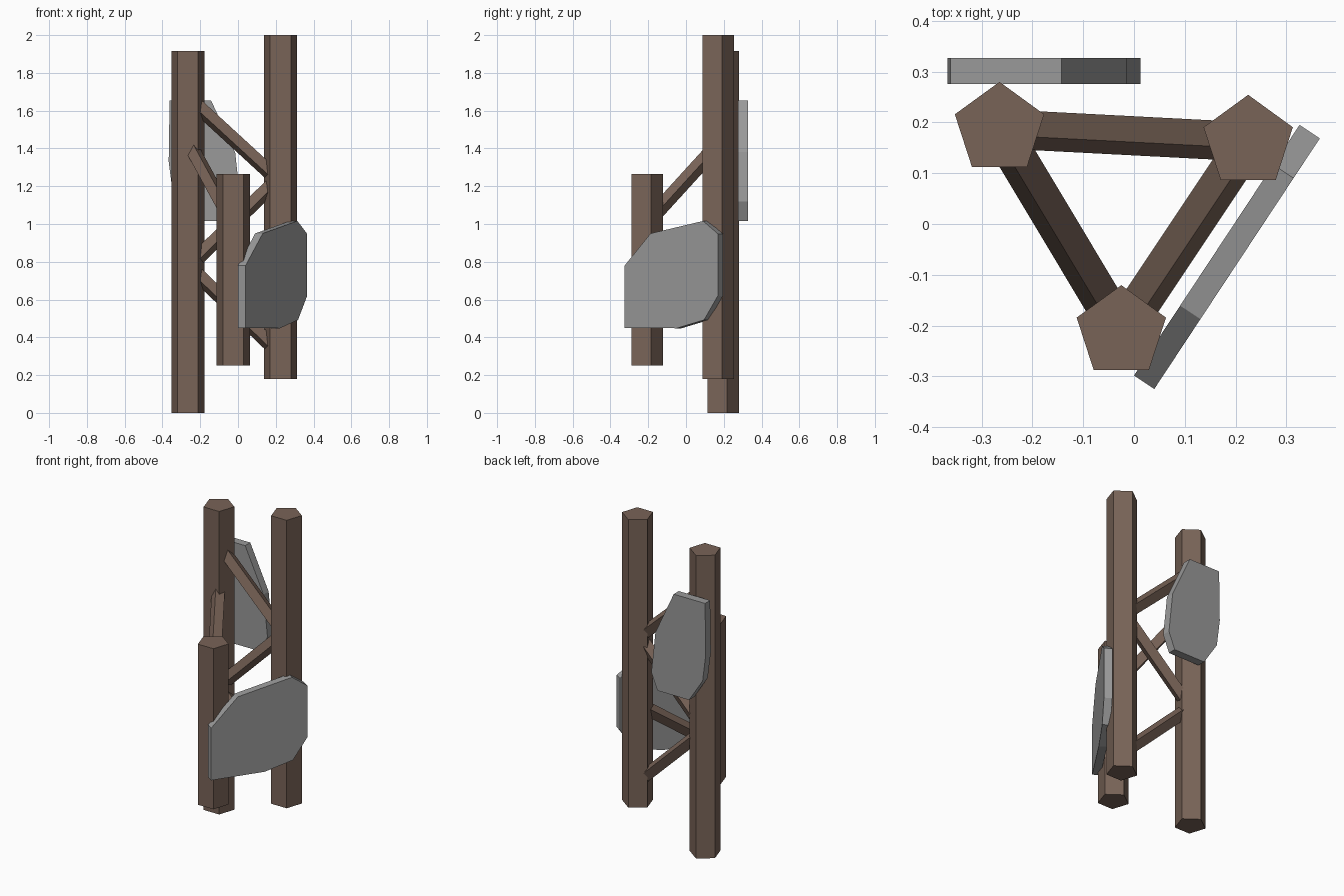
import bpy, math
from mathutils import Vector

if "Cube" in bpy.data.objects:
    bpy.data.objects.remove(bpy.data.objects["Cube"])


def material(name, rgb):
    m = bpy.data.materials.new(name)
    m.diffuse_color = (*rgb, 1)
    m.use_nodes = True
    m.node_tree.nodes["Principled BSDF"].inputs["Base Color"].default_value = m.diffuse_color
    return m


WOOD = material("brown wood", (0.19, 0.126, 0.096))
STONE = material("grey stone", (0.32, 0.32, 0.32))


def prism(name, ring, offset, mat):
    """Extrude a closed ring of points along an offset vector."""
    n = len(ring)
    verts = [Vector(p) for p in ring] + [Vector(p) + offset for p in ring]
    faces = [tuple(reversed(range(n))), tuple(range(n, 2 * n))]
    faces += [(i, (i + 1) % n, n + (i + 1) % n, n + i) for i in range(n)]
    # turn the faces outward whichever way the ring runs
    area = sum((Vector(ring[i]).cross(Vector(ring[(i + 1) % n])) for i in range(n)), Vector())
    if area.dot(offset) < 0:
        faces = [tuple(reversed(f)) for f in faces]
    mesh = bpy.data.meshes.new(name)
    mesh.from_pydata(verts, [], faces)
    mesh.materials.append(mat)
    ob = bpy.data.objects.new(name, mesh)
    bpy.context.collection.objects.link(ob)
    return ob


# Pentagonal columns: x, y, bottom, top
LEFT = (-0.265, 0.1875)
RIGHT = (0.225, 0.162)
FRONT = (-0.025, -0.213)
for name, (x, y), z0, z1 in (("left_column", LEFT, 0, 1.915),
                             ("right_column", RIGHT, 0.18, 2.0),
                             ("front_column", FRONT, 0.25, 1.265)):
    ring = []
    for k in range(5):
        a = math.radians(90 + 72 * k)
        ring.append((x + 0.0925 * math.cos(a), y + 0.0925 * math.sin(a), z0))
    prism(name, ring, Vector((0, 0, z1 - z0)), WOOD)


# Square diagonal braces, twisted about their length
def brace(name, a, za, b, zb):
    p, q = Vector((*a, za)), Vector((*b, zb))
    d = (q - p).normalized()
    p, q = p + d * 0.03, q - d * 0.03
    left = Vector((0, 0, 1)).cross(d).normalized()
    up = d.cross(left)
    ring = []
    for k in range(4):
        t = math.radians(18 + 90 * k)
        ring.append(p + 0.0405 * (left * math.cos(t) + up * math.sin(t)))
    prism(name, ring, q - p, WOOD)


brace("upper_back_brace", LEFT, 1.67, RIGHT, 1.22)
brace("middle_back_brace", LEFT, 0.77, RIGHT, 1.25)
brace("lower_back_brace", LEFT, 0.78, RIGHT, 0.31)
brace("left_brace", LEFT, 1.44, FRONT, 1.00)
brace("right_brace", FRONT, 0.49, RIGHT, 0.80)

# Back slab, outline in x and z
back = [(-0.362, 1.655), (-0.143, 1.655), (-0.015, 1.38), (0.013, 1.12),
        (-0.03, 1.015), (-0.25, 1.015), (-0.345, 1.16), (-0.367, 1.33)]
prism("back_slab", [(x, 0.276, z) for x, z in back], Vector((0, 0.051, 0)), STONE)

# Side slab, outline along its own direction and z
u = Vector((0.551, 0.834, 0))
inward = Vector((-0.834, 0.551, 0))
side = [(0, 0.45), (0, 0.78), (0.165, 0.95), (0.498, 1.016),
        (0.592, 0.948), (0.592, 0.62), (0.504, 0.492), (0.33, 0.448)]
origin = Vector((0.04, -0.325, 0))
prism("side_slab", [origin + u * s + Vector((0, 0, z)) for s, z in side],
      inward * 0.048, STONE)
